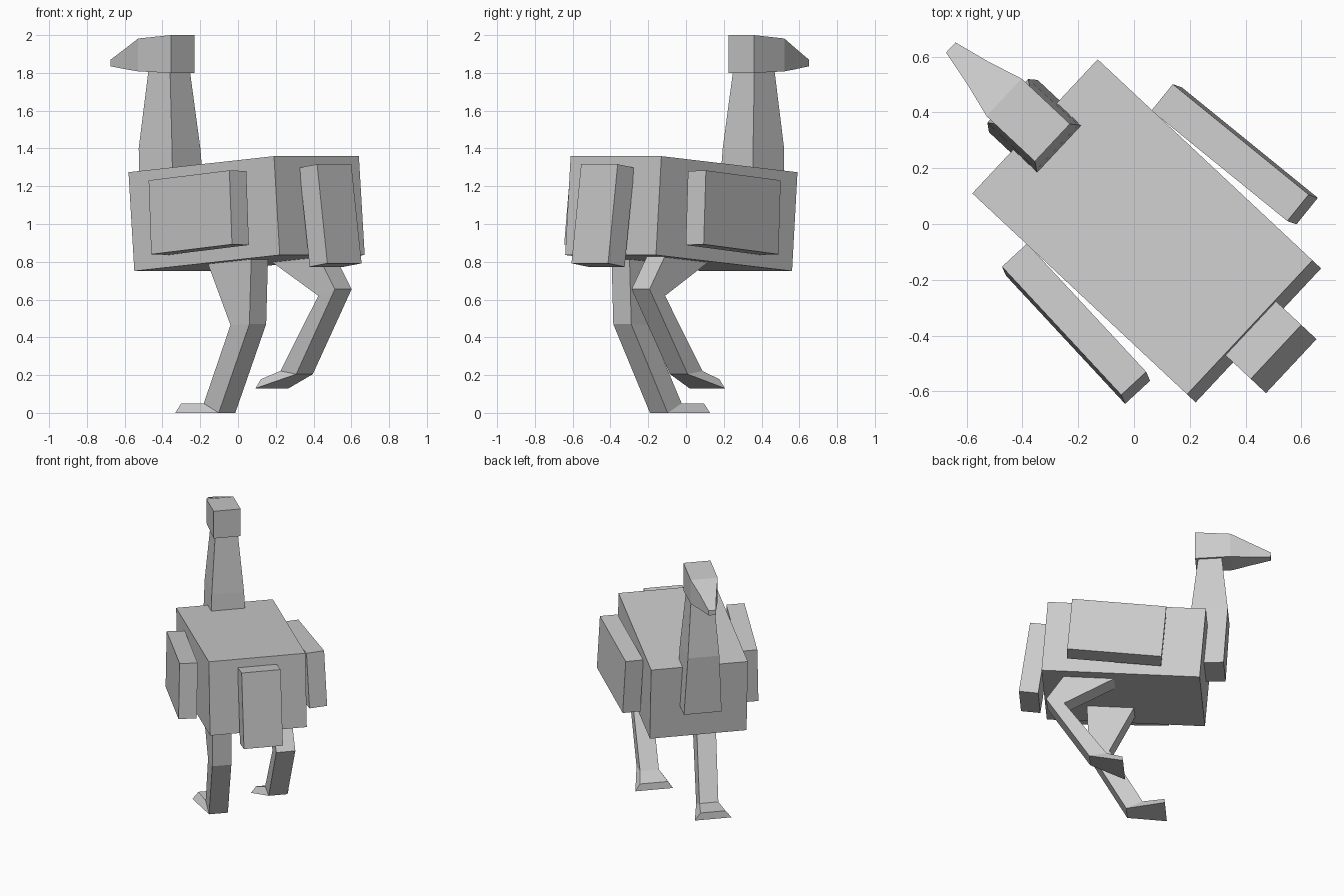
import bpy, bmesh
from math import radians
from mathutils import Matrix, Euler, Vector

cube = bpy.data.objects.get("Cube")
if cube:
    bpy.data.objects.remove(cube, do_unlink=True)

# One plain grey for the whole bird
grey = bpy.data.materials.new("plain grey")
grey.use_nodes = True
grey.diffuse_color = (0.6, 0.6, 0.6, 1)
grey.node_tree.nodes["Principled BSDF"].inputs["Base Color"].default_value = (0.6, 0.6, 0.6, 1)

# The bird is built facing +x with its left on +y, then turned to its heading
HEADING = Matrix.Translation((0.009, 0.0095, 0)) @ Matrix.Rotation(radians(136.9), 4, "Z")


def finish(name, bm):
    bmesh.ops.recalc_face_normals(bm, faces=bm.faces)
    mesh = bpy.data.meshes.new(name)
    bm.to_mesh(mesh)
    bm.free()
    mesh.materials.append(grey)
    obj = bpy.data.objects.new(name, mesh)
    obj.matrix_world = HEADING
    bpy.context.collection.objects.link(obj)
    return obj


def box(name, centre, size, roll=0, pitch=0, yaw=0):
    bm = bmesh.new()
    turn = Euler([radians(a) for a in (roll, pitch, yaw)]).to_matrix().to_4x4()
    bmesh.ops.create_cube(bm, size=1, matrix=Matrix.Translation(centre) @ turn @ Matrix.Diagonal((*size, 1)))
    return finish(name, bm)


def loft(name, sections):
    """Join four-sided sections: (back x, z, half width), (front x, z, half width), centre y."""
    bm = bmesh.new()
    rings = []
    for back, front, y in sections:
        ring = []
        for (x, z, w), sides in ((back, (-1, 1)), (front, (1, -1))):
            ring += [bm.verts.new(Vector((x, y + s * w, z))) for s in sides]
        rings.append(ring)
    for a, b in zip(rings, rings[1:]):
        for i in range(4):
            j = (i + 1) % 4
            bm.faces.new((a[i], a[j], b[j], b[i]))
    bm.faces.new(rings[0])
    bm.faces.new(rings[-1])
    return finish(name, bm)


# Body, tail and wings
box("body", (-0.05, 0, 1.055), (1.058, 0.658, 0.525), pitch=4.6)
box("tail", (-0.658, 0, 1.045), (0.13, 0.265, 0.53), pitch=8.1)
for name, s in (("left_wing", 1), ("right_wing", -1)):
    box(name, (-0.0925, s * 0.416, 1.06), (0.63, 0.122, 0.393), roll=s * 1.7, pitch=4.8, yaw=s * -4)

# Neck, from the chest up to the head
loft("neck", [
    ((0.36, 0.98, 0.128), (0.605, 0.975, 0.128), 0),
    ((0.388, 1.4, 0.11), (0.632, 1.4, 0.107), 0),
    ((0.433, 1.81, 0.077), (0.59, 1.81, 0.077), 0),
])

# Head and beak, sections running forward (lower edge, upper edge)
loft("head", [
    ((0.413, 1.8, 0.092), (0.413, 2.0, 0.092), 0),
    ((0.65, 1.808, 0.092), (0.65, 1.982, 0.092), 0),
    ((0.78, 1.82, 0.055), (0.78, 1.928, 0.055), 0),
    ((0.912, 1.835, 0.025), (0.912, 1.87, 0.025), 0),
])

# Legs: hip, knee, ankle and toe; the left stands, the right is lifted
loft("left_leg", [
    ((-0.325, 0.95, 0.065), (0.075, 0.95, 0.065), 0.188),
    ((-0.307, 0.47, 0.065), (-0.17, 0.465, 0.065), 0.188),
    ((-0.056, 0.0, 0.064), (0.053, 0.05, 0.064), 0.158),
    ((0.205, 0.0, 0.125), (0.2, 0.05, 0.085), 0.155),
])
loft("right_leg", [
    ((-0.37, 0.95, 0.065), (0.17, 0.95, 0.065), -0.192),
    ((-0.571, 0.655, 0.065), (-0.451, 0.62, 0.065), -0.192),
    ((-0.283, 0.205, 0.064), (-0.168, 0.222, 0.064), -0.2),
    ((-0.055, 0.13, 0.128), (-0.062, 0.178, 0.095), -0.192),
])
